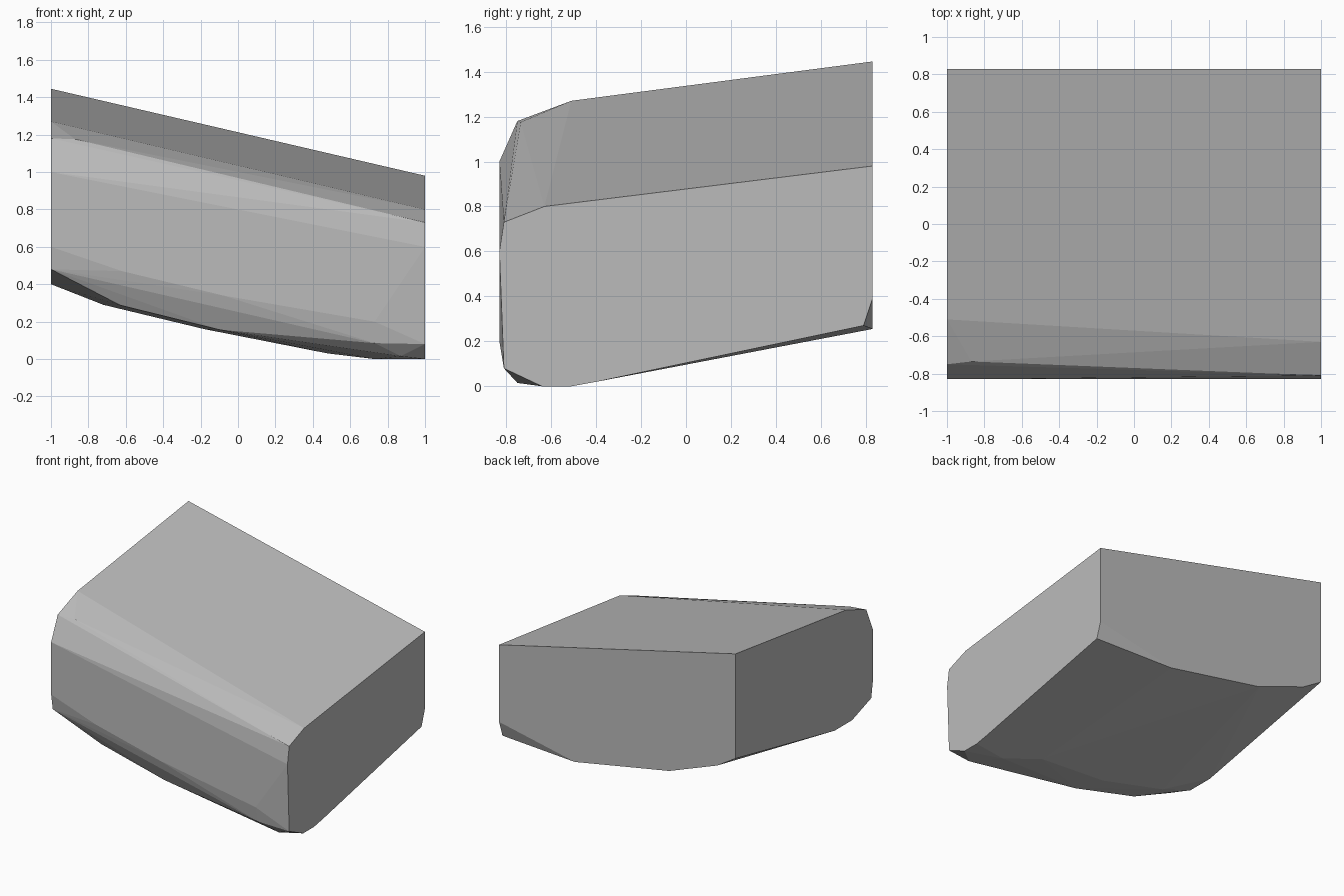
import bpy
import bmesh
from math import radians

# Remove the default cube only
default_cube = bpy.data.objects.get("Cube")
if default_cube:
    bpy.data.objects.remove(default_cube, do_unlink=True)

# Single stone grey
stone_grey = bpy.data.materials.new("stone_grey")
stone_grey.use_nodes = True
grey = (0.5, 0.5, 0.5, 1.0)
stone_grey.diffuse_color = grey
stone_grey.node_tree.nodes["Principled BSDF"].inputs["Base Color"].default_value = grey

# Outline (y, z) of the tall end and of the low end of the block
tall_end = [(.83, 1.445), (-.51, 1.27), (-.75, 1.18), (-.83, 1), (-.83, .6),
            (-.81, .48), (-.58, .4), (-.37, .4), (.83, .645)]
low_end = [(.83, .98), (-.63, .8), (-.81, .73), (-.83, .6), (-.81, .08),
           (-.64, 0), (-.51, 0), (-.4, .02), (.79, .27), (.83, .39)]

# Worn edges between the ends, as (x, z) runs at a given depth y
edge_runs = {
    -.83: [(-.62, .47), (-.08, .34), (.73, .2)],    # lower rim of the front
    -.81: [(.73, .085)],                            # rounded front corner
    -.75: [(-.63, .288), (-.1, .157), (.87, .015)],  # front underside rim
    -.735: [(-.87, 1.175)],                         # top front chip
    -.55: [(-.72, .29), (-.18, .16), (.73, 0)],     # underside ridge
    -.42: [(.48, .03)],
    .83: [(-.845, .55), (-.44, .4), (.36, .255)],   # back underside rim
}


def block_points():
    """Collect the corners of both ends and of the worn edges."""
    corners = [(-1, y, z) for y, z in tall_end]
    corners += [(1, y, z) for y, z in low_end]
    for y, run in edge_runs.items():
        corners += [(x, y, z) for x, z in run]
    return corners


def convex_block(name, corners, material):
    """Wrap the corners in a faceted convex skin with flat faces."""
    bm = bmesh.new()
    for corner in corners:
        bm.verts.new(corner)
    hull = bmesh.ops.convex_hull(bm, input=bm.verts[:])
    spare = set(hull["geom_interior"]) | set(hull["geom_unused"])
    spare_verts = [v for v in spare if isinstance(v, bmesh.types.BMVert)]
    bmesh.ops.delete(bm, geom=spare_verts, context="VERTS")
    # Merge the triangles of each flat side into one face
    bmesh.ops.dissolve_limit(bm, angle_limit=radians(1),
                             verts=bm.verts[:], edges=bm.edges[:])
    bmesh.ops.recalc_face_normals(bm, faces=bm.faces[:])
    mesh = bpy.data.meshes.new(name)
    bm.to_mesh(mesh)
    bm.free()
    mesh.materials.append(material)
    block = bpy.data.objects.new(name, mesh)
    bpy.context.collection.objects.link(block)
    return block


# Faceted stone block
convex_block("stone_block", block_points(), stone_grey)
